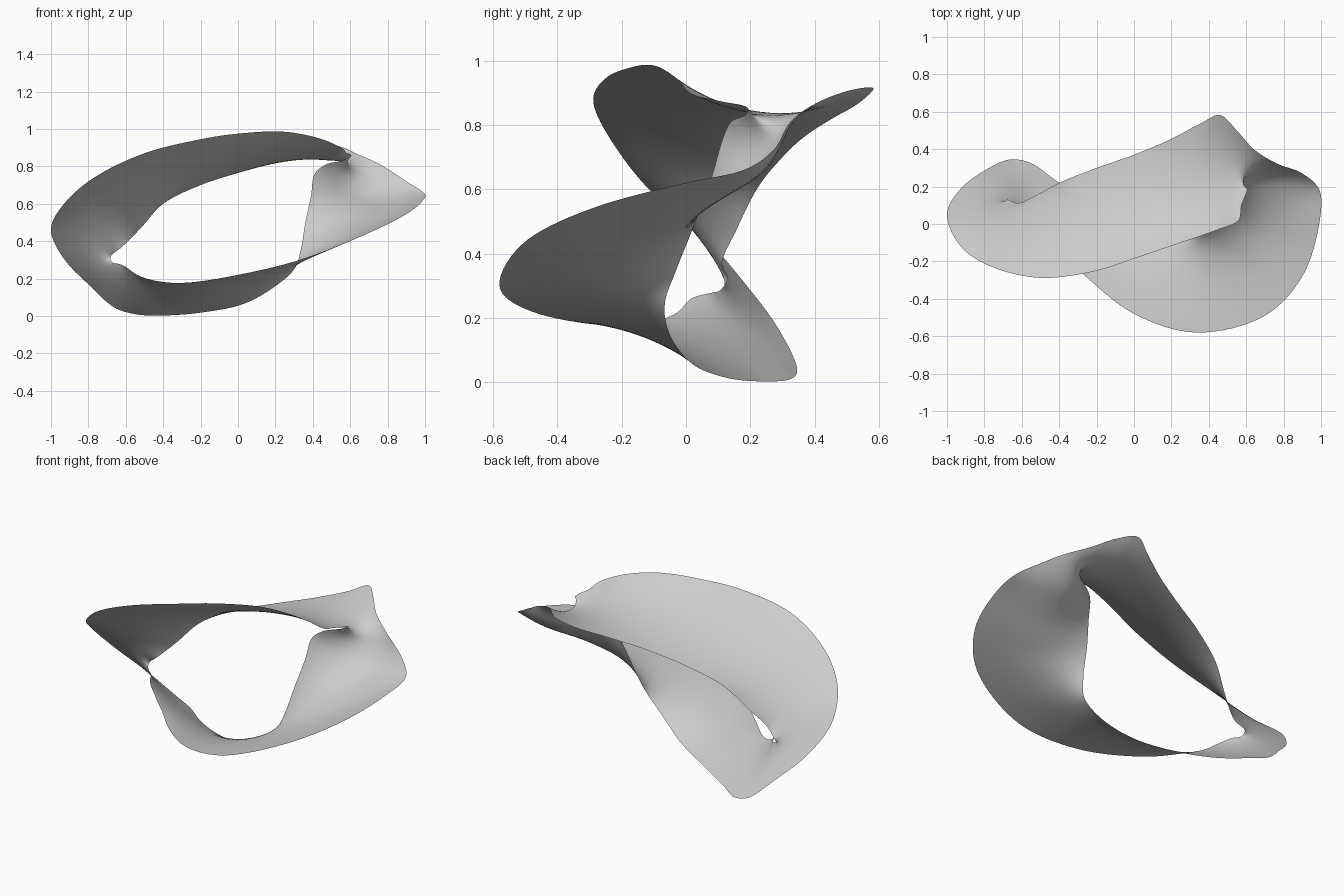
import bpy
from mathutils import Vector

if "Cube" in bpy.data.objects:
    bpy.data.objects.remove(bpy.data.objects["Cube"])

# Outer rim: sweeps round the left end, tucks in at the right
RIM_A = [(-1, .05, .46), (-.93, -.115, .6), (-.77, -.225, .74), (-.5, -.288, .87),
         (-.2, -.25, .945), (0, -.185, .975), (.25, -.1, .985), (.45, -.03, .945),
         (.56, .02, .895), (.575, .1, .875), (.605, .19, .855), (.56, .185, .832),
         (.47, .14, .81), (.41, .115, .76), (.39, .08, .64), (.36, .03, .5),
         (.335, -.03, .35), (.3, -.065, .25), (.2, -.055, .16), (.03, .01, .065),
         (-.2, .11, .018), (-.4, .22, .003), (-.55, .325, .01), (-.66, .345, .045),
         (-.8, .285, .17), (-.93, .185, .305)]
# Second rim, paired point by point: sweeps round the right, tucks in at the left
RIM_B = [(-.678, .13, .322), (-.62, .112, .37), (-.52, .155, .47), (-.4, .22, .6),
         (-.2, .3, .70), (0, .37, .765), (.2, .455, .82), (.36, .54, .87),
         (.46, .582, .915), (.55, .5, .905), (.64, .4, .865), (.76, .325, .81),
         (.9, .27, .72), (.992, .18, .66), (.99, 0, .62), (.9, -.28, .545),
         (.7, -.49, .445), (.33, -.58, .3), (0, -.48, .22), (-.28, -.26, .178),
         (-.42, -.12, .185), (-.53, -.03, .215), (-.6, .02, .262), (-.635, .08, .278),
         (-.668, .105, .285), (-.682, .12, .302)]
# How deeply the band is hollowed at each pair
HOLLOW = [.1, .1, .1, .15, .25, .4, .55, .65, .72, .75, .85, 1.2, 1.2,
          1, .85, .55, .35, .2, .15, .17, .18, .18, .15, .1, .1, .1]
STEPS, ACROSS = 8, 20


def closed_curve(pts):
    """Smooth closed curve through the points."""
    pts = [Vector(p) for p in pts]
    n, out = len(pts), []
    for i in range(n):
        a, b, c, d = (pts[(i + k) % n] for k in (-1, 0, 1, 2))
        # centripetal knots avoid overshoot at the tight tucks
        t1 = (b - a).length ** .5
        t2 = t1 + (c - b).length ** .5
        t3 = t2 + (d - c).length ** .5
        for s in range(STEPS):
            t = t1 + (t2 - t1) * s / STEPS
            p = a.lerp(b, t / t1)
            q = b.lerp(c, (t - t1) / (t2 - t1))
            r = c.lerp(d, (t - t2) / (t3 - t2))
            u = p.lerp(q, t / t2)
            v = q.lerp(r, (t - t1) / (t3 - t1))
            out.append(u.lerp(v, (t - t1) / (t2 - t1)))
    return out


# Span the rims, then relax the inside like a soap film
ca, cb = closed_curve(RIM_A), closed_curve(RIM_B)
n = len(ca)
grid = [[a.lerp(b, j / ACROSS) for j in range(ACROSS + 1)] for a, b in zip(ca, cb)]
for _ in range(160):
    for i in range(n):
        row, prev, nxt = grid[i], grid[i - 1], grid[(i + 1) % n]
        for j in range(1, ACROSS):
            avg = (row[j - 1] + row[j + 1] + prev[j] + nxt[j]) * .25
            row[j] = row[j].lerp(avg, 1.6)

# Hollow the band into a shallow trough, always towards the same side
sag = []
for i in range(n):
    k, m = (i + 3) % n, i - 3
    along = ca[k] - ca[m] + cb[k] - cb[m]
    across = cb[i] - ca[i]
    depth = HOLLOW[i // STEPS] * (.03 + .11 * across.length)
    sag.append(across.cross(along).normalized() * depth)
for _ in range(20):
    sag = [(sag[i - 1] + sag[i] * 2 + sag[(i + 1) % n]) * .25 for i in range(n)]
for row, s in zip(grid, sag):
    for j in range(1, ACROSS):
        t = j / ACROSS
        row[j] = row[j] + s * (4 * t * (1 - t))

# Twisted band mesh
w = ACROSS + 1
verts = [p for row in grid for p in row]
faces = [(i * w + j, i * w + j + 1, (i + 1) % n * w + j + 1, (i + 1) % n * w + j)
         for i in range(n) for j in range(ACROSS)]
mesh = bpy.data.meshes.new("twisted_band")
mesh.from_pydata(verts, [], faces)
mesh.update()
for poly in mesh.polygons:
    poly.use_smooth = True
band = bpy.data.objects.new("twisted_band", mesh)
bpy.context.collection.objects.link(band)
